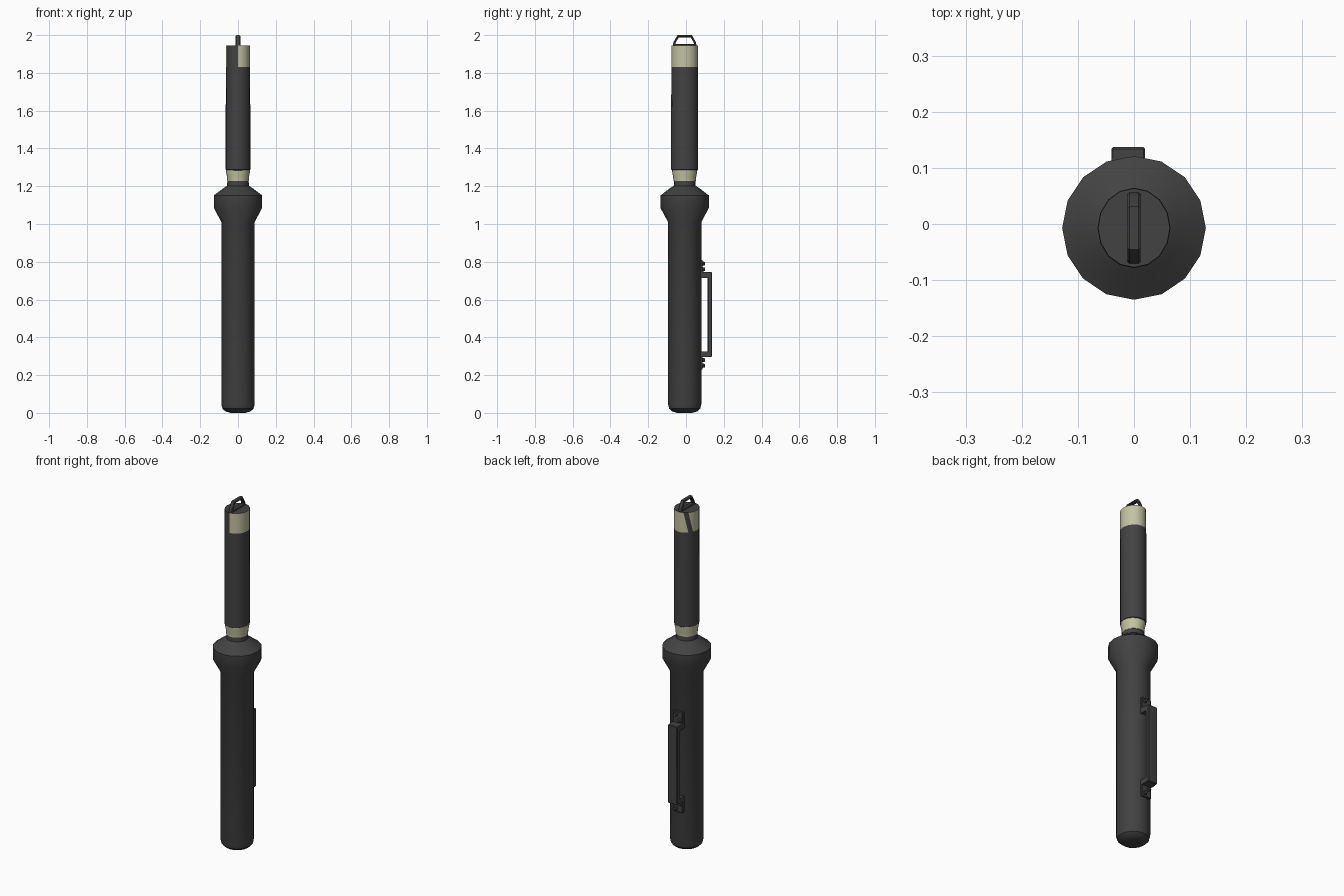
import bpy, bmesh
from math import cos, sin, tau, pi, radians

if "Cube" in bpy.data.objects:
    bpy.data.objects.remove(bpy.data.objects["Cube"], do_unlink=True)

AXIS_Y = -0.007
SIDES = 16


def material(name, rgb):
    m = bpy.data.materials.new(name)
    m.use_nodes = True
    m.diffuse_color = (*rgb, 1)
    bsdf = m.node_tree.nodes["Principled BSDF"]
    bsdf.inputs["Base Color"].default_value = (*rgb, 1)
    bsdf.inputs["Roughness"].default_value = 0.7
    return m


DARK = material("charcoal", (0.055, 0.055, 0.055))
CREAM = material("pale cream", (0.54, 0.54, 0.36))


def finish(bm, name, mats, smooth=True):
    bmesh.ops.recalc_face_normals(bm, faces=bm.faces)
    me = bpy.data.meshes.new(name)
    bm.to_mesh(me)
    bm.free()
    for m in mats:
        me.materials.append(m)
    ob = bpy.data.objects.new(name, me)
    bpy.context.collection.objects.link(ob)
    if smooth:
        bpy.ops.object.select_all(action="DESELECT")
        ob.select_set(True)
        bpy.context.view_layer.objects.active = ob
        bpy.ops.object.shade_smooth_by_angle(angle=radians(28))
    return ob


def lathe(name, profile, mat, stretch=1.0):
    """Turn (radius, z) points around the upright axis and cap both ends."""
    bm = bmesh.new()
    rings = [[bm.verts.new((r * cos(tau * i / SIDES),
                            AXIS_Y + r * stretch * sin(tau * i / SIDES), z))
              for i in range(SIDES)] for r, z in profile]
    for a, b in zip(rings, rings[1:]):
        for i in range(SIDES):
            j = (i + 1) % SIDES
            bm.faces.new((a[i], a[j], b[j], b[i]))
    bm.faces.new(rings[0])
    bm.faces.new(rings[-1])
    return finish(bm, name, [mat])


def box(name, lo, hi, bevel=0.0):
    bm = bmesh.new()
    bmesh.ops.create_cube(bm, size=1)
    for v in bm.verts:
        v.co = [(a + b) / 2 + c * (b - a) for a, b, c in zip(lo, hi, v.co)]
    if bevel:
        bmesh.ops.bevel(bm, geom=bm.edges[:], offset=bevel, segments=1,
                        affect="EDGES")
    return finish(bm, name, [DARK], smooth=False)


# Main tube with rounded foot, flared collar and neck
lathe("main_body", [(0.04, 0.0), (0.066, 0.008), (0.082, 0.022), (0.088, 0.045),
                    (0.088, 1.01), (0.128, 1.085), (0.128, 1.152),
                    (0.12, 1.157), (0.08, 1.188), (0.058, 1.202),
                    (0.056, 1.235)], DARK)
lathe("neck_band", [(0.057, 1.227), (0.058, 1.25), (0.063, 1.275),
                    (0.063, 1.292)], CREAM, 1.05)
lathe("upper_barrel", [(0.06, 1.284), (0.065, 1.288), (0.065, 1.6),
                       (0.064, 1.83)], DARK, 1.1)


# Two-tone cap: cream wall with a dark quarter and a slanted dark stripe
def cap():
    bm = bmesh.new()
    low, high = [[bm.verts.new((0.064 * cos(tau * i / SIDES),
                                AXIS_Y + 0.0704 * sin(tau * i / SIDES), z))
                  for i in range(SIDES)] for z in (1.83, 1.945)]
    for i in range(SIDES):
        j = (i + 1) % SIDES
        upper = bm.faces.new((high[i], low[j], high[j]))
        lower = bm.faces.new((high[i], low[i], low[j]))
        quarter = 9 <= i < 12
        upper.material_index = 0 if quarter or i == 5 else 1
        lower.material_index = 0 if quarter or i == 6 else 1
    bm.faces.new(high)
    bm.faces.new(low)
    finish(bm, "end_cap", [DARK, CREAM])


cap()


# Hanging loop: trapezoid frame pushed out to thickness
def loop():
    bm = bmesh.new()
    outer = [(-0.064, 1.943), (0.064, 1.943), (0.058, 1.965), (0.038, 2.0),
             (-0.038, 2.0), (-0.058, 1.965)]
    inner = [(-0.05, 1.953), (0.05, 1.953), (0.046, 1.965), (0.031, 1.988),
             (-0.031, 1.988), (-0.046, 1.965)]
    # Section: wide in the middle of the bar, narrower at its outer rim
    section = [(0.008, 0), (0.012, 0.3), (0.012, 0.7), (0.008, 1)]
    section += [(-x, t) for x, t in reversed(section)]
    rings = []
    for (ya, za), (yb, zb) in zip(outer, inner):
        rings.append([bm.verts.new((x, AXIS_Y + ya + (yb - ya) * t,
                                    za + (zb - za) * t)) for x, t in section])
    n = len(section)
    for k, a in enumerate(rings):
        b = rings[(k + 1) % len(rings)]
        for i in range(n):
            j = (i + 1) % n
            bm.faces.new((a[i], a[j], b[j], b[i]))
    finish(bm, "hanging_loop", [DARK], smooth=False)


loop()

# Rear carry handle: grip bar, two arms, two bolted feet
X0, X1, MID = -0.04, 0.02, 0.52
box("handle_grip", (X0, 0.115, MID - 0.225), (X1, 0.137, MID + 0.225), 0.003)
for side, label in ((1, "upper"), (-1, "lower")):
    def span(a, b):
        return sorted((MID + side * a, MID + side * b))
    z0, z1 = span(0.195, 0.225)
    box(label + "_handle_arm", (X0, 0.06, z0), (X1, 0.118, z1))
    z0, z1 = span(0.22, 0.29)
    box(label + "_handle_foot", (X0, 0.06, z0), (X1, 0.088, z1), 0.003)
    for k, d in enumerate((0.24, 0.27)):
        bm = bmesh.new()
        bmesh.ops.create_cone(bm, cap_ends=True, segments=8, radius1=0.012,
                              radius2=0.009, depth=0.014)
        for v in bm.verts:
            x, y, z = v.co
            v.co = ((X0 + X1) / 2 + (k - 0.5) * 0.024 + x, 0.093 + z,
                    MID + side * d + y)
        finish(bm, label + "_foot_bolt_" + str(k + 1), [DARK], smooth=False)
